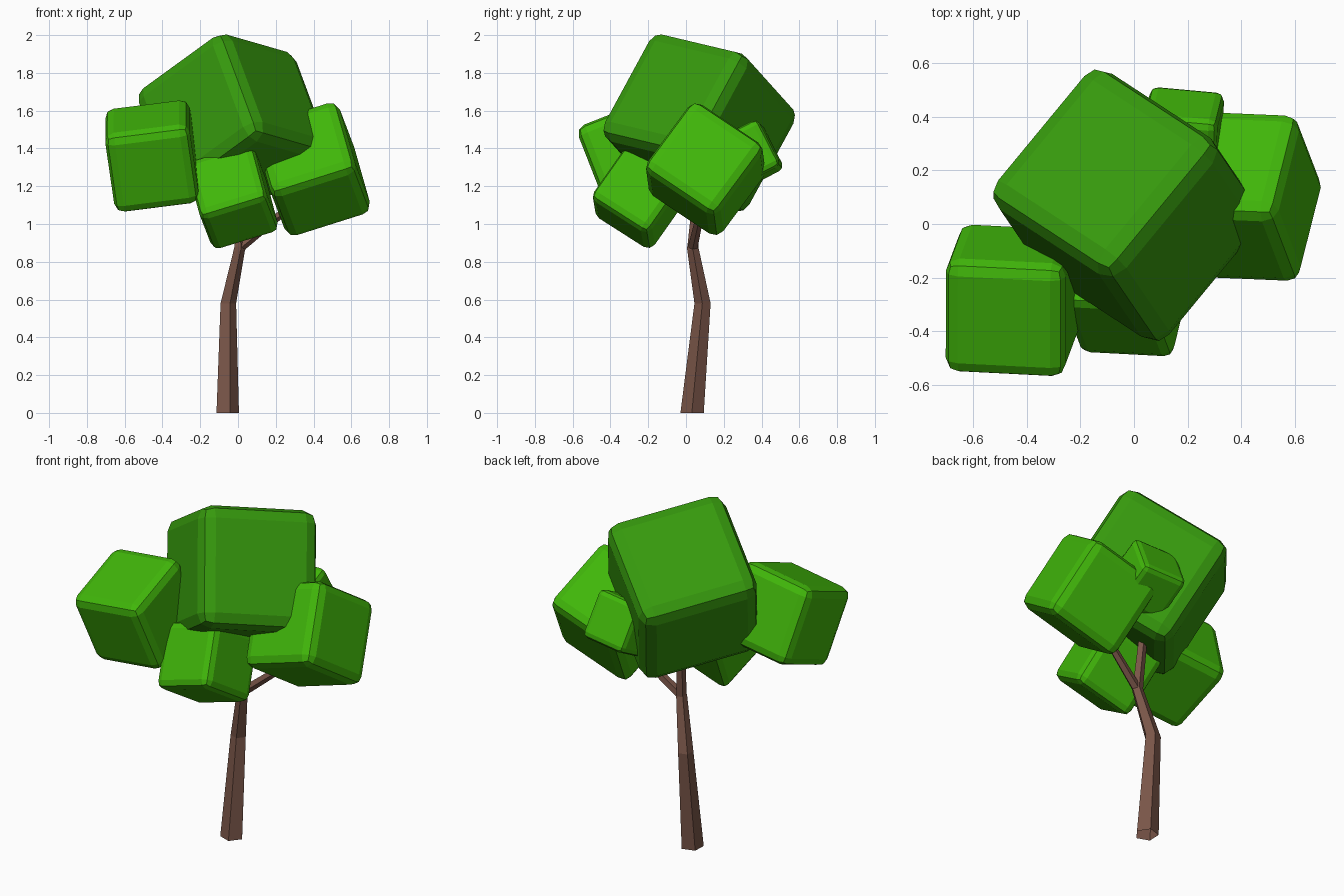
import bpy, bmesh, math
from mathutils import Vector, Matrix

if "Cube" in bpy.data.objects:
    bpy.data.objects.remove(bpy.data.objects["Cube"])


def material(name, rgb):
    m = bpy.data.materials.new(name)
    m.diffuse_color = (*rgb, 1.0)
    m.use_nodes = True
    m.node_tree.nodes["Principled BSDF"].inputs["Base Color"].default_value = m.diffuse_color
    return m


dark_green = material("dark leaf green", (0.037, 0.32, 0.004))
light_green = material("light leaf green", (0.052, 0.47, 0.003))
brown = material("bark brown", (0.191, 0.091, 0.065))


def finish(bm, name, mat):
    bmesh.ops.recalc_face_normals(bm, faces=bm.faces)
    mesh = bpy.data.meshes.new(name)
    bm.to_mesh(mesh)
    bm.free()
    mesh.materials.append(mat)
    ob = bpy.data.objects.new(name, mesh)
    bpy.context.collection.objects.link(ob)
    return ob


def leaf_block(name, centre, half, x_axis, y_axis, mat):
    """Tilted cube with rounded edges; its axes are made orthogonal."""
    u = Vector(x_axis).normalized()
    v = Vector(y_axis)
    v = (v - u * v.dot(u)).normalized()
    w = u.cross(v)
    bm = bmesh.new()
    bmesh.ops.create_cube(bm, size=2 * half)
    bmesh.ops.bevel(bm, geom=bm.edges[:], offset=0.23 * half, segments=2,
                    profile=0.5, affect='EDGES')
    rot = Matrix((u, v, w)).transposed().to_4x4()
    bm.transform(Matrix.Translation(centre) @ rot)
    return finish(bm, name, mat)


def limb(name, path, tilt=True, sides=5, phase=-74):
    """Tapered five-sided tube, open at the foot, through (x, y, z, radius) points."""
    bm = bmesh.new()
    pts = [Vector(p[:3]) for p in path]
    rot = Matrix.Identity(3)
    if tilt:
        rot = Vector((0, 0, 1)).rotation_difference(pts[-1] - pts[0]).to_matrix()
    rings = []
    for c, p in zip(pts, path):
        ring = []
        for i in range(sides):
            a = math.radians(phase) + 2 * math.pi * i / sides
            ring.append(bm.verts.new(c + rot @ Vector((math.cos(a), math.sin(a), 0)) * p[3]))
        rings.append(ring)
    for a, b in zip(rings, rings[1:]):
        for i in range(sides):
            j = (i + 1) % sides
            bm.faces.new((a[i], a[j], b[j], b[i]))
    bm.faces.new(rings[-1])
    return finish(bm, name, brown)


# Crown
leaf_block("main_crown", (-0.027, 0.07, 1.535), 0.334,
           (0.626, 0.758, -0.18), (-0.713, 0.47, -0.52), dark_green)
leaf_block("left_foliage", (-0.455, -0.285, 1.36), 0.226,
           (0.99, -0.05, 0.125), (0.0, 0.928, 0.363), light_green)
leaf_block("front_foliage", (-0.028, -0.245, 1.145), 0.186,
           (0.95, -0.05, 0.29), (-0.2, 0.56, 0.80), light_green)
leaf_block("right_foliage", (0.393, 0.104, 1.29), 0.237,
           (0.95, -0.04, 0.30), (0.23, -0.58, -0.78), light_green)
leaf_block("back_foliage", (0.18, 0.325, 1.363), 0.14,
           (0.99, -0.09, 0.08), (0.0, 0.46, -0.89), light_green)

# Bent trunk and the two branches of its fork
limb("trunk", [(-0.06, 0.033, 0, 0.065), (-0.055, 0.088, 0.58, 0.045),
               (0.008, 0.035, 0.88, 0.032)], tilt=False)
limb("crown_branch", [(0.008, 0.035, 0.86, 0.031), (-0.01, 0.07, 1.25, 0.024)])
limb("right_branch", [(0.008, 0.035, 0.875, 0.027), (0.31, 0.09, 1.12, 0.02)])
